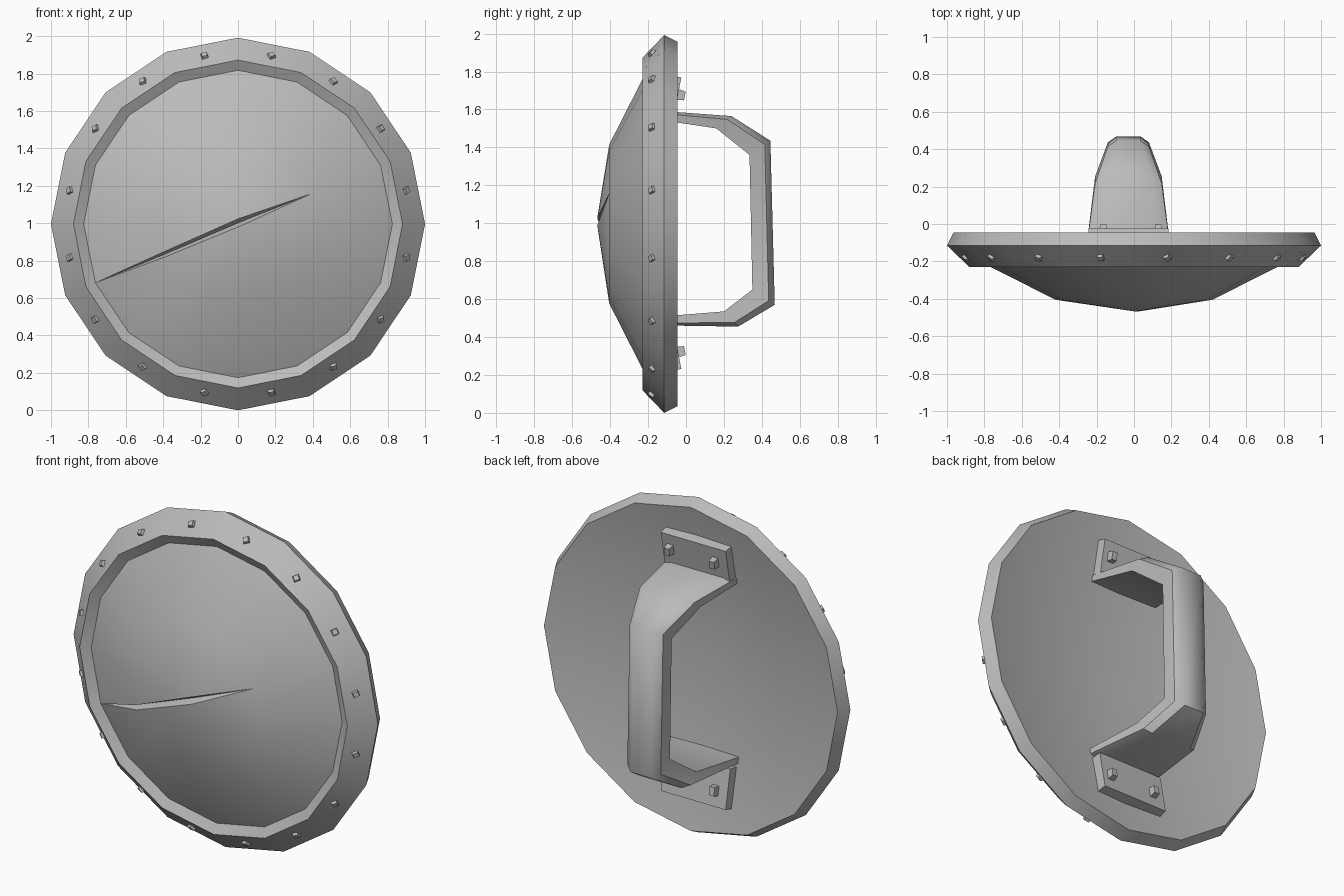
import bpy, bmesh, math
from mathutils import Vector, Matrix

if "Cube" in bpy.data.objects:
    bpy.data.objects.remove(bpy.data.objects["Cube"], do_unlink=True)

grey = bpy.data.materials.new("plain_grey")
grey.use_nodes = True
grey.diffuse_color = (0.5, 0.5, 0.5, 1)
grey.node_tree.nodes["Principled BSDF"].inputs["Base Color"].default_value = (0.5, 0.5, 0.5, 1)

SIDES = 16
STEP = 2 * math.pi / SIDES
MID_Z = 0.996


def finish(bm, name, smooth_angle=None):
    bmesh.ops.recalc_face_normals(bm, faces=bm.faces)
    mesh = bpy.data.meshes.new(name)
    bm.to_mesh(mesh)
    bm.free()
    mesh.materials.append(grey)
    obj = bpy.data.objects.new(name, mesh)
    bpy.context.collection.objects.link(obj)
    if smooth_angle:
        bpy.ops.object.select_all(action='DESELECT')
        obj.select_set(True)
        bpy.context.view_layer.objects.active = obj
        bpy.ops.object.shade_smooth_by_angle(angle=math.radians(smooth_angle))


# Shield body: domed front, raised rim and hollow back, with a gash in the dome
def shield_body():
    bm = bmesh.new()

    def ring(r, y):
        return [bm.verts.new((r * math.cos(k * STEP), y, MID_Z * (1 + r * math.sin(k * STEP))))
                for k in range(SIDES)]

    dome_mid, dome_edge = ring(0.42, -0.405), ring(0.825, -0.2)
    rings = [dome_edge, ring(0.88, -0.23), ring(1.0, -0.115), ring(0.965, -0.045)]
    for a, b in zip(rings, rings[1:]):
        for k in range(SIDES):
            j = (k + 1) % SIDES
            bm.faces.new((a[k], a[j], b[j], b[k]))
    back = bm.verts.new((0, -0.25, MID_Z))
    for k in range(SIDES):
        bm.faces.new((rings[-1][k], rings[-1][(k + 1) % SIDES], back))

    # The gash follows one diameter, from spoke 1 to spoke 9
    across = Vector((-math.sin(STEP), 0, math.cos(STEP)))
    centre = Vector((0.015, -0.468, 1.008))
    split = dome_mid[9].co.copy()
    bm.verts.remove(dome_mid[9])
    inward = Vector((0, 0.05, 0))
    deep_c = bm.verts.new(centre + inward)
    deep_m = bm.verts.new(split + inward)
    for side, first in ((1, 1), (-1, 9)):
        apex = bm.verts.new(centre + across * 0.02 * side)
        lip = bm.verts.new(split + across * 0.014 * side)
        dome_mid[9] = lip
        for k in range(first, first + 8):
            i, j = k % SIDES, (k + 1) % SIDES
            bm.faces.new((apex, dome_mid[i], dome_mid[j]))
            bm.faces.new((dome_mid[i], dome_edge[i], dome_edge[j], dome_mid[j]))
        bm.faces.new((dome_mid[1], apex, deep_c))
        bm.faces.new((apex, lip, deep_m, deep_c))
        bm.faces.new((lip, dome_edge[9], deep_m))
    finish(bm, "shield_body", 30)


# Tapered block standing on local z = 0
def block(name, matrix, sx, sy, height, taper):
    bm = bmesh.new()
    bmesh.ops.create_cube(bm, size=1)
    for v in bm.verts:
        t = taper if v.co.z > 0 else 1
        v.co = matrix @ Vector((v.co.x * sx * t, v.co.y * sy * t, (v.co.z + 0.5) * height))
    finish(bm, name)


# Handle: a chamfered strap lofted through six sections
def handle():
    sections = [  # half width, outer (y, z), inner (y, z)
        (0.23, (-0.17, 1.595), (-0.17, 1.55)),
        (0.178, (0.24, 1.565), (0.16, 1.5)),
        (0.11, (0.445, 1.435), (0.335, 1.36)),
        (0.11, (0.468, 0.57), (0.35, 0.65)),
        (0.178, (0.275, 0.455), (0.2, 0.535)),
        (0.23, (-0.17, 0.462), (-0.17, 0.505)),
    ]
    bm = bmesh.new()
    loops = []
    for w, o, i in sections:
        o, i = Vector((0, *o)), Vector((0, *i))
        mid = o.lerp(i, 0.27)
        loops.append([bm.verts.new(p + Vector((x - 0.03, 0, 0))) for p, x in
                      ((o, 0.045 - w), (o, w - 0.045), (mid, w), (i, w), (i, -w), (mid, -w))])
    for a, b in zip(loops, loops[1:]):
        for k in range(6):
            j = (k + 1) % 6
            bm.faces.new((a[k], a[j], b[j], b[k]))
    bm.faces.new(loops[0])
    bm.faces.new(loops[-1])
    finish(bm, "handle", 38)


shield_body()
handle()

# Mounting plates leaning with the hollow back, two rivets each; local z points backward
backward = Matrix.Rotation(-math.pi / 2, 4, 'X')
for label, s in (("upper", 1), ("lower", -1)):
    lean = Matrix.Rotation(-s * 0.19, 4, 'X') @ backward
    block(label + "_plate", Matrix.Translation((-0.03, -0.125, 1 + s * 0.67)) @ lean,
          0.435, 0.235, 0.08, 0.98)
    for side, x in (("left", 0.13), ("right", -0.165)):
        block(f"{label}_plate_rivet_{side}",
              Matrix.Translation((x, -0.06, 1 + s * 0.682)) @ lean,
              0.042, 0.06, 0.055, 0.8)

# Rim rivets, one in the middle of each sloping rim face
for k in range(SIDES):
    a = (k + 0.5) * STEP
    radial = Vector((math.cos(a), 0, math.sin(a)))
    normal = (radial * 0.115 + Vector((0, -0.118, 0))).normalized()
    place = Matrix.Translation(radial * 0.908 + Vector((0, -0.17, MID_Z)))
    turn = normal.to_track_quat('Z', 'Y').to_matrix().to_4x4()
    twist = Matrix.Rotation(0.4, 4, 'Z')
    block(f"rim_rivet_{k + 1}", place @ turn @ twist, 0.04, 0.04, 0.026, 0.7)
